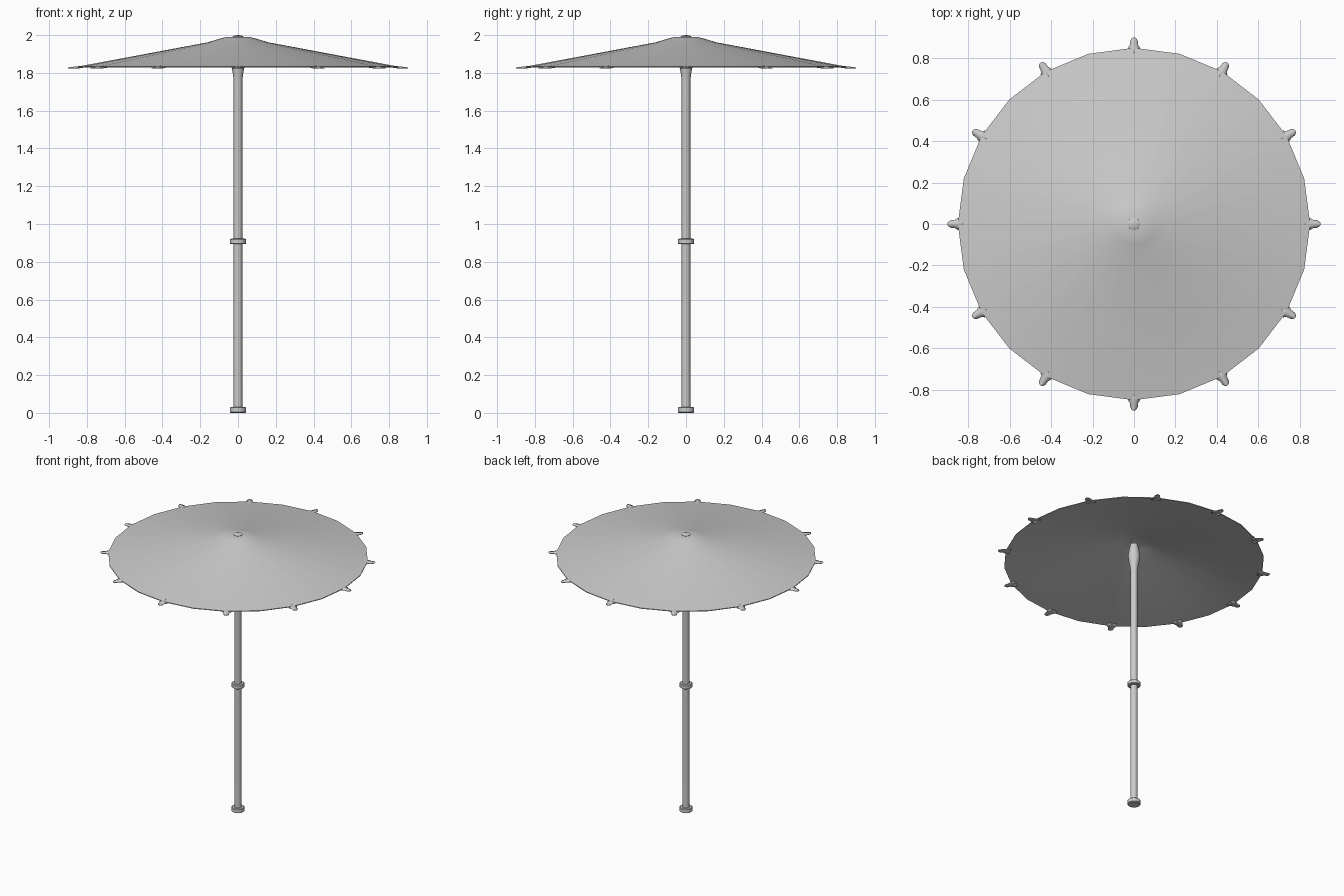
import bpy, bmesh
from math import sin, cos, pi, radians

old = bpy.data.objects.get("Cube")
if old:
    bpy.data.objects.remove(old, do_unlink=True)

SIDES, RIBS = 24, 12

grey = bpy.data.materials.new("light_grey")
grey.use_nodes = True
colour = (0.6, 0.6, 0.6, 1)
grey.diffuse_color = colour
grey.node_tree.nodes["Principled BSDF"].inputs["Base Color"].default_value = colour


def finish(name, bm, angle):
    mesh = bpy.data.meshes.new(name)
    bm.to_mesh(mesh)
    bm.free()
    obj = bpy.data.objects.new(name, mesh)
    bpy.context.collection.objects.link(obj)
    mesh.materials.append(grey)
    bpy.ops.object.select_all(action="DESELECT")
    obj.select_set(True)
    bpy.context.view_layer.objects.active = obj
    bpy.ops.object.shade_smooth_by_angle(angle=radians(angle))
    return obj


def lathe(name, profile, sides=SIDES, angle=35):
    """Turn an (r, z) profile around the z axis."""
    bm = bmesh.new()
    rings = []
    for r, z in profile:
        count = 1 if r == 0 else sides
        rings.append([bm.verts.new((r * cos(2 * pi * i / sides), r * sin(2 * pi * i / sides), z))
                      for i in range(count)])
    for a, b in zip(rings, rings[1:]):
        for i in range(sides):
            j = (i + 1) % sides
            quad = [a[i % len(a)], a[j % len(a)], b[j % len(b)], b[i % len(b)]]
            bm.faces.new(list(dict.fromkeys(quad)))
    bmesh.ops.recalc_face_normals(bm, faces=bm.faces)
    return finish(name, bm, angle)


# Pole with a swelling hub under the canopy
lathe("pole", [(0, 0.01), (0.023, 0.01), (0.023, 1.75), (0.026, 1.79), (0.034, 1.83),
               (0.04, 1.875), (0.033, 1.92), (0.024, 1.96), (0, 1.965)], 16)

# Collars at the foot and the middle
for name, low, high in (("foot_collar", 0, 0.032), ("middle_collar", 0.893, 0.922)):
    lathe(name, [(0, low), (0.038, low), (0.043, low + 0.004), (0.043, high - 0.004),
                 (0.038, high), (0, high)], 16)

# Thin canopy, closed on both sides
top = [(0, 1.992), (0.06, 1.99), (0.1, 1.98), (0.16, 1.962), (0.85, 1.833)]
under = [(r, z - 0.005) for r, z in reversed(top)]
lathe("canopy", top + under)

# Finial button
lathe("finial", [(0, 1.98), (0.03, 1.985), (0.029, 1.993), (0.02, 1.998), (0, 2.0)], 16)

# Rounded, slightly arched tips at the rib ends
bm = bmesh.new()
rows = [(0.82, 0.032), (0.848, 0.03), (0.865, 0.02), (0.885, 0.018), (0.895, 0.012), (0.9, 0.004)]
for k in range(RIBS):
    t = 2 * pi * k / RIBS
    grid = []
    for r, w in rows:
        z = 1.8385 - (r - 0.82) * 0.12
        grid.append([bm.verts.new((r * cos(t) - s * w * sin(t), r * sin(t) + s * w * cos(t),
                                   z - 0.25 * abs(s) * w)) for s in (-1, 0, 1)])
    for a, b in zip(grid, grid[1:]):
        for i in range(2):
            bm.faces.new((a[i], b[i], b[i + 1], a[i + 1]))
tips = finish("rib_tips", bm, 40)
thick = tips.modifiers.new("thickness", "SOLIDIFY")
thick.thickness = 0.004
